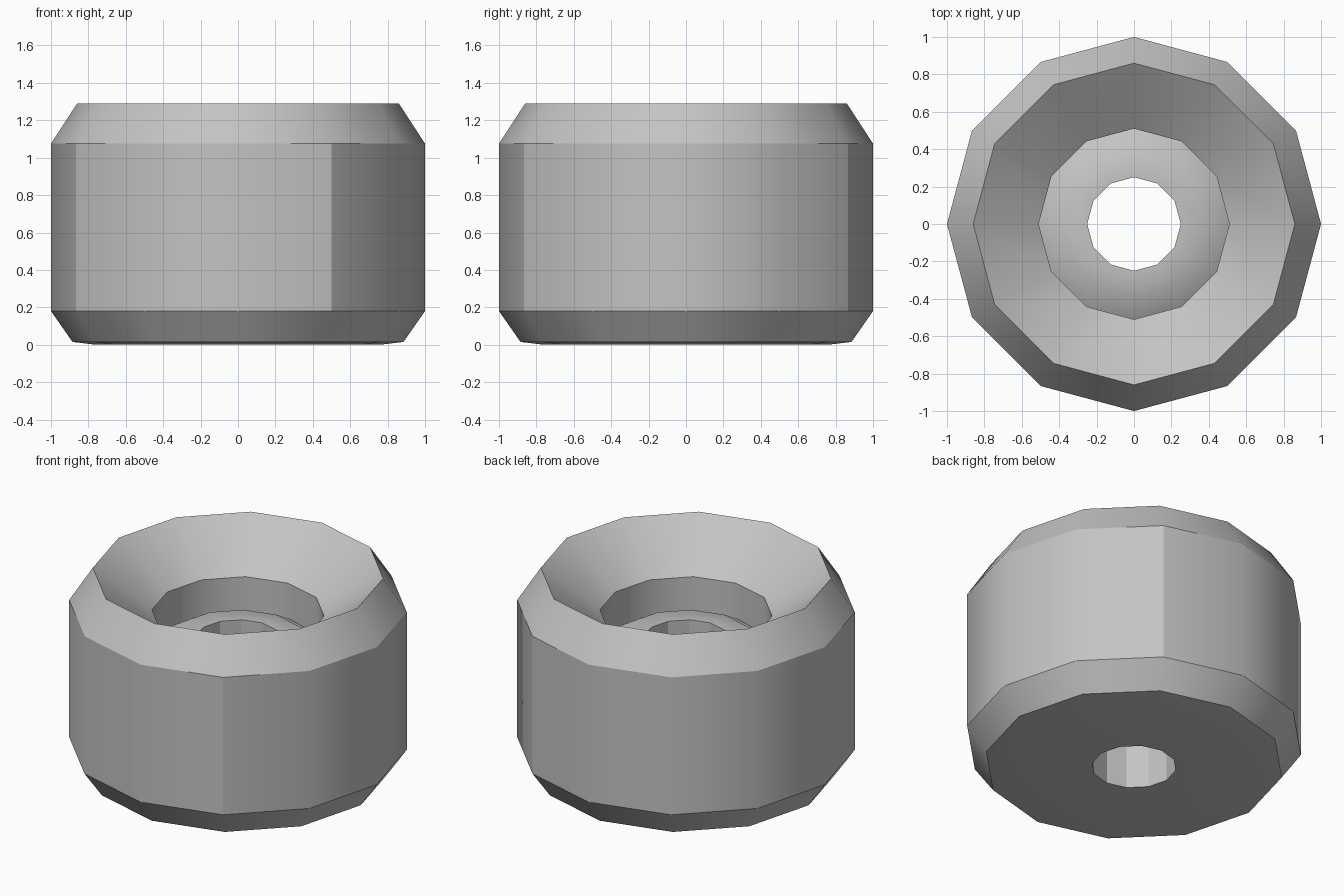
import bpy
import bmesh
import math

SIDES = 12

cube = bpy.data.objects.get("Cube")
if cube:
    bpy.data.objects.remove(cube, do_unlink=True)

grey = bpy.data.materials.new("plain grey")
grey.use_nodes = True
colour = (0.55, 0.55, 0.55, 1)
grey.diffuse_color = colour
grey.node_tree.nodes["Principled BSDF"].inputs["Base Color"].default_value = colour

# Wheel cross-section as (radius, height, crisp ring), from the bore's foot
# out under the base, up the tread and down through the dished hub
profile = [
    (0.25, 0.0, True),     # bore, lower end
    (0.76, 0.0, False),    # base
    (0.885, 0.015, True),
    (1.0, 0.18, True),     # tread
    (1.0, 1.075, True),
    (0.86, 1.29, True),    # top rim
    (0.51, 1.03, True),    # foot of the dish
    (0.51, 0.80, True),    # hub wall
    (0.39, 0.87, False),   # bearing boss
    (0.25, 0.87, True),    # bore, upper end
]
# Tread corners that stay crisp, in degrees
CRISP_CORNERS = {60, 210, 300}

bm = bmesh.new()
rings = []
for radius, height, crisp in profile:
    ring = []
    for i in range(SIDES):
        a = math.tau * i / SIDES
        ring.append(bm.verts.new((radius * math.cos(a), radius * math.sin(a), height)))
    rings.append(ring)

# Skin between neighbouring rings; the last joins the first through the bore
for k, ring in enumerate(rings):
    following = rings[(k + 1) % len(rings)]
    for i in range(SIDES):
        j = (i + 1) % SIDES
        face = bm.faces.new((ring[i], ring[j], following[j], following[i]))
        face.smooth = True
bmesh.ops.recalc_face_normals(bm, faces=bm.faces)

# Crisp rings, crisp bore facets and a few crisp tread corners
for (radius, height, crisp), ring in zip(profile, rings):
    for i in range(SIDES):
        bm.edges.get((ring[i], ring[(i + 1) % SIDES])).smooth = not crisp
for i in range(SIDES):
    bm.edges.get((rings[-1][i], rings[0][i])).smooth = False
    if i * 360 // SIDES in CRISP_CORNERS:
        bm.edges.get((rings[3][i], rings[4][i])).smooth = False

mesh = bpy.data.meshes.new("wheel")
bm.to_mesh(mesh)
bm.free()
mesh.materials.append(grey)
wheel = bpy.data.objects.new("wheel", mesh)
bpy.context.collection.objects.link(wheel)
